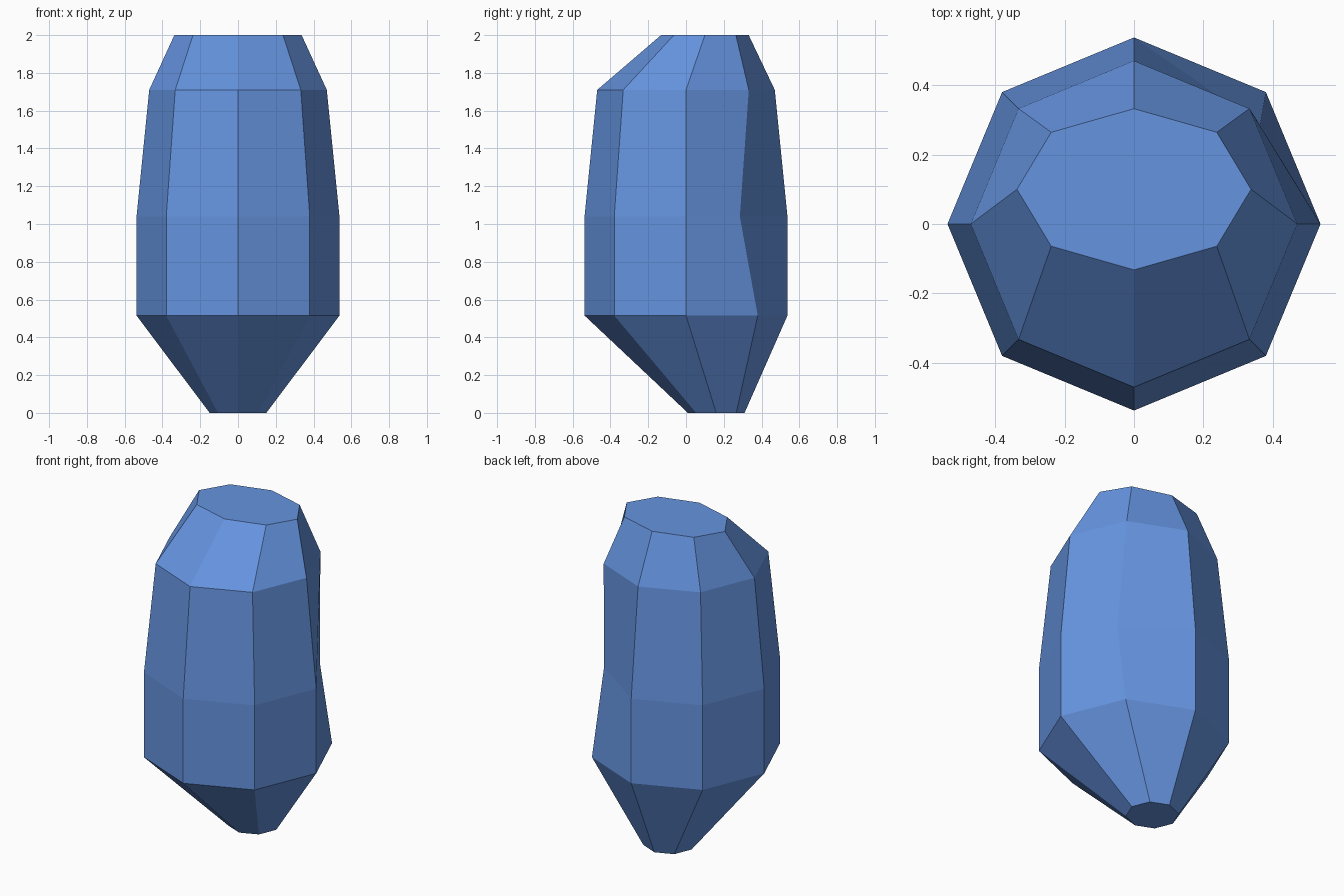
import bpy, bmesh, math

if "Cube" in bpy.data.objects:
    bpy.data.objects.remove(bpy.data.objects["Cube"])

SIDES = 8
# each ring: height, centre y, x radius, y radius
RINGS = [
    (0.000, 0.16, 0.15, 0.15),
    (0.515, 0.00, 0.537, 0.537),
    (1.040, 0.00, 0.537, 0.537),
    (1.710, 0.00, 0.470, 0.470),
    (2.000, 0.10, 0.337, 0.232),
]

# faceted body lofted through the rings
bm = bmesh.new()
loops = []
for z, cy, rx, ry in RINGS:
    loops.append([bm.verts.new((rx * math.cos(i * math.tau / SIDES),
                                cy + ry * math.sin(i * math.tau / SIDES), z))
                  for i in range(SIDES)])
for low, high in zip(loops, loops[1:]):
    for i in range(SIDES):
        j = (i + 1) % SIDES
        bm.faces.new((low[i], low[j], high[j], high[i]))

# end caps
bm.faces.new(loops[0][::-1])
bm.faces.new(loops[-1])

# dent in the back right corner
loops[2][1].co = (0.363, 0.285, 1.04)

bm.normal_update()
mesh = bpy.data.meshes.new("faceted_body")
bm.to_mesh(mesh)
bm.free()

# single flat blue
blue = bpy.data.materials.new("blue")
blue.diffuse_color = (0.13, 0.295, 0.74, 1.0)
blue.use_nodes = True
blue.node_tree.nodes["Principled BSDF"].inputs["Base Color"].default_value = blue.diffuse_color
mesh.materials.append(blue)

body = bpy.data.objects.new("faceted_body", mesh)
bpy.context.collection.objects.link(body)
